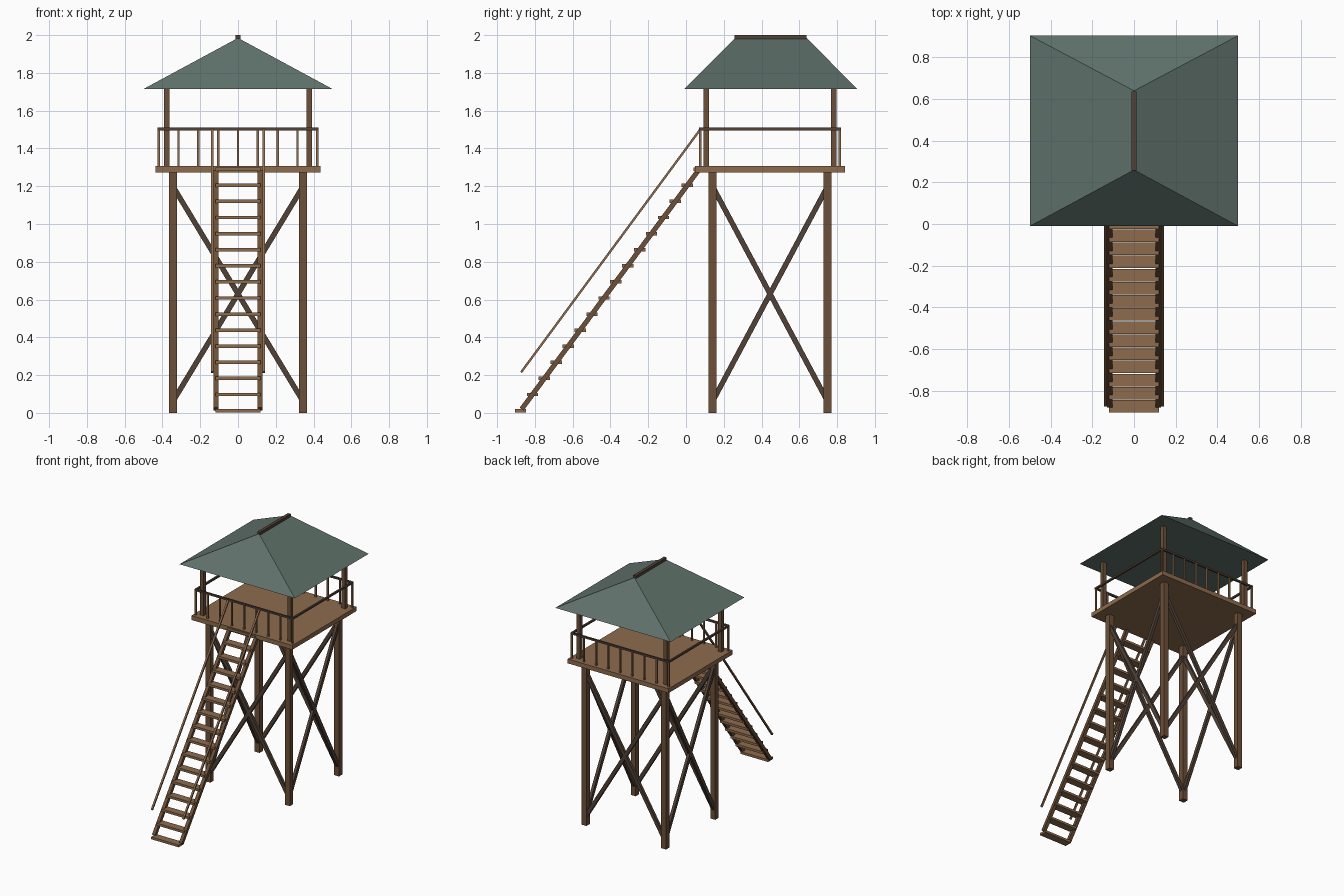
import bpy
from mathutils import Vector, Matrix

if "Cube" in bpy.data.objects:
    bpy.data.objects.remove(bpy.data.objects["Cube"])


def material(name, col):
    m = bpy.data.materials.new(name)
    m.diffuse_color = (*col, 1)
    m.use_nodes = True
    m.node_tree.nodes["Principled BSDF"].inputs["Base Color"].default_value = m.diffuse_color
    return m


TIMBER = material("brown timber", (0.15, 0.08, 0.04))
PLANK = material("tan plank", (0.27, 0.15, 0.075))
DARK = material("dark timber", (0.08, 0.053, 0.037))
SLATE = material("slate green", (0.115, 0.165, 0.145))


def mesh(name, verts, faces, mat):
    me = bpy.data.meshes.new(name)
    me.from_pydata([tuple(v) for v in verts], [], faces)
    me.materials.append(mat)
    ob = bpy.data.objects.new(name, me)
    bpy.context.collection.objects.link(ob)
    return ob


BOX_FACES = [(0, 2, 3, 1), (4, 5, 7, 6), (0, 1, 5, 4), (2, 6, 7, 3), (0, 4, 6, 2), (1, 3, 7, 5)]


def box(name, c, s, mat):
    v = [Vector(c) + Vector((i * s[0], j * s[1], k * s[2])) / 2
         for k in (-1, 1) for j in (-1, 1) for i in (-1, 1)]
    return mesh(name, v, BOX_FACES, mat)


def beam(name, p, q, w, h, mat):
    """Sloping square-ended beam, w sideways and h across the slope."""
    p, q = Vector(p), Vector(q)
    d = (q - p).normalized()
    side = d.cross(Vector((0, 0, 1))).normalized()
    up = side.cross(d)
    v = [e + side * i * w / 2 + up * j * h / 2
         for e in (p, q) for j in (-1, 1) for i in (-1, 1)]
    ob = mesh(name, v, BOX_FACES, mat)
    ob.data.flip_normals() if side.cross(up).dot(d) < 0 else None
    return ob


CY = 0.445                      # centre of the tower in y
LX, LY = 0.345, 0.305           # leg half spacing

# legs and roof posts
for sx in (-1, 1):
    for sy in (-1, 1):
        box("leg", (sx * LX, CY + sy * LY, 0.6375), (0.042, 0.042, 1.275), TIMBER)
        box("roof_post", (sx * 0.378, CY + sy * 0.337, 1.51), (0.03, 0.03, 0.42), TIMBER)

# crossed braces on all four sides
for s in (-1, 1):
    for t in (-1, 1):
        beam("cross_brace_x", (-t * LX, CY + s * LY, 0.06), (t * LX, CY + s * LY, 1.2), 0.022, 0.028, DARK)
        beam("cross_brace_y", (s * LX, CY - t * LY, 0.06), (s * LX, CY + t * LY, 1.2), 0.022, 0.028, DARK)

# platform
box("platform", (0, CY, 1.29), (0.876, 0.794, 0.034), PLANK)

# railings: balusters at front and back, rails all round
RX, RY = 0.42, 0.369
for s in (-1, 1):
    box("rail_x", (0, CY + s * RY, 1.503), (2 * RX + 0.014, 0.014, 0.014), DARK)
    box("rail_y", (s * RX, CY, 1.503), (0.014, 2 * RY, 0.014), DARK)
    for i in range(9):
        box("baluster", (-RX + i * RX / 4, CY + s * RY, 1.403), (0.012, 0.012, 0.196), PLANK)

# hipped roof with ridge beam
ex, y0, y1, r0, r1 = 0.5, -0.01, 0.905, 0.26, 0.64
mesh("roof", [(-ex, y0, 1.715), (ex, y0, 1.715), (ex, y1, 1.715), (-ex, y1, 1.715),
              (0, r0, 1.985), (0, r1, 1.985)],
     [(3, 2, 1, 0), (0, 1, 4), (1, 2, 5, 4), (2, 3, 5), (3, 0, 4, 5)], SLATE)
box("ridge_beam", (0, 0.447, 1.988), (0.024, 0.38, 0.024), DARK)

# stairs
A, B = Vector((0, -0.876, 0.012)), Vector((0, 0.07, 1.29))
for s in (-1, 1):
    off = Vector((s * 0.117, 0, 0))
    beam("stair_stringer", A + off + Vector((0, 0.006, 0.008)), B + off, 0.026, 0.026, TIMBER)
    beam("stair_handrail", (s * 0.136, -0.873, 0.215), (s * 0.136, 0.075, 1.5), 0.014, 0.012, PLANK)
for i in range(16):
    box("stair_tread", A.lerp(B, i / 15), (0.24, 0.06, 0.018), PLANK)
